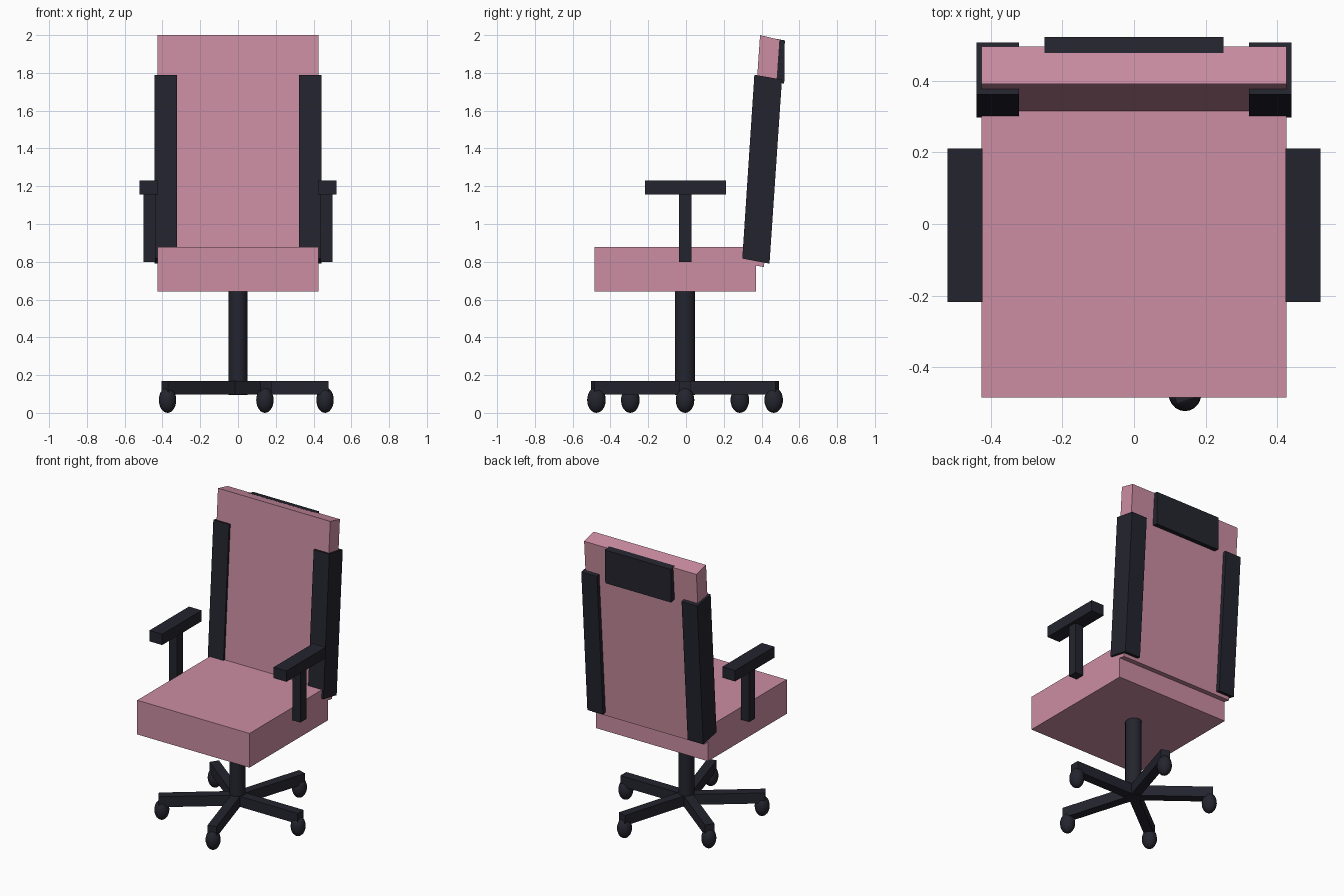
import bpy, bmesh, math
from mathutils import Matrix

if "Cube" in bpy.data.objects:
    bpy.data.objects.remove(bpy.data.objects["Cube"])


def material(name, rgb):
    m = bpy.data.materials.new(name)
    m.diffuse_color = (*rgb, 1)
    m.use_nodes = True
    m.node_tree.nodes["Principled BSDF"].inputs["Base Color"].default_value = m.diffuse_color
    return m


PINK = material("pink fabric", (0.60, 0.27, 0.36))
DARK = material("dark plastic", (0.0176, 0.0176, 0.028))
BASE_Y = -0.005      # centre of the base in y
STRETCH = 1.07       # base is slightly longer than wide


def finish(name, bm, mat, smooth=False):
    bmesh.ops.recalc_face_normals(bm, faces=bm.faces[:])
    me = bpy.data.meshes.new(name)
    bm.to_mesh(me)
    bm.free()
    me.materials.append(mat)
    ob = bpy.data.objects.new(name, me)
    bpy.context.collection.objects.link(ob)
    if smooth:
        bpy.ops.object.select_all(action='DESELECT')
        ob.select_set(True)
        bpy.context.view_layer.objects.active = ob
        bpy.ops.object.shade_smooth_by_angle(angle=math.radians(40))
    return ob


def prism(name, x0, x1, profile, mat):
    """Side profile (y, z) extruded from x0 to x1."""
    bm = bmesh.new()
    a = [bm.verts.new((x0, y, z)) for y, z in profile]
    b = [bm.verts.new((x1, y, z)) for y, z in profile]
    n = len(profile)
    bm.faces.new(a)
    bm.faces.new(b[::-1])
    for i in range(n):
        j = (i + 1) % n
        bm.faces.new((a[i], b[i], b[j], a[j]))
    return finish(name, bm, mat)


def box(name, x0, x1, y0, y1, z0, z1, mat):
    return prism(name, x0, x1, [(y0, z0), (y1, z0), (y1, z1), (y0, z1)], mat)


# Seat and leaning backrest
box("seat", -0.427, 0.427, -0.485, 0.37, 0.642, 0.877, PINK)
prism("backrest", -0.427, 0.427,
      [(0.31, 0.79), (0.413, 0.772), (0.497, 1.975), (0.392, 2.0)], PINK)

# Plate behind the head
prism("head_plate", -0.25, 0.25,
      [(0.47, 1.752), (0.520, 1.743), (0.523, 1.972), (0.478, 1.98)], DARK)

# Side bolsters and armrests
for side, s in (("left", -1), ("right", 1)):
    prism(side + "_bolster", s * 0.322, s * 0.441,
          [(0.298, 0.817), (0.442, 0.79), (0.508, 1.765), (0.362, 1.79)], DARK)
    box(side + "_arm_post", s * 0.438, s * 0.5, -0.036, 0.028, 0.80, 1.16, DARK)
    box(side + "_arm_pad", s * 0.424, s * 0.521, -0.218, 0.211, 1.155, 1.23, DARK)

# Central column
bm = bmesh.new()
bmesh.ops.create_cone(bm, cap_ends=True, segments=24, radius1=0.05, radius2=0.05,
                      depth=0.55, matrix=Matrix.Translation((0, BASE_Y, 0.37))
                      @ Matrix.Diagonal((1, STRETCH, 1, 1)))
finish("column", bm, DARK, True)

# Five-star base with casters
for i in range(5):
    place = (Matrix.Translation((0, BASE_Y, 0)) @ Matrix.Diagonal((1, STRETCH, 1, 1))
             @ Matrix.Rotation(math.radians(72 * i), 4, 'Z'))
    leg = box(f"base_leg_{i + 1}", 0, 0.48, -0.03, 0.03, 0.098, 0.17, DARK)
    leg.data.transform(place)
    bm = bmesh.new()
    bmesh.ops.create_uvsphere(bm, u_segments=20, v_segments=12, radius=1)
    centre = place @ Matrix.Translation((0.461, 0, 0.068))
    bmesh.ops.transform(bm, verts=bm.verts[:],
                        matrix=centre @ Matrix.Diagonal((0.046, 0.046, 0.068, 1)))
    finish(f"caster_{i + 1}", bm, DARK, True)
